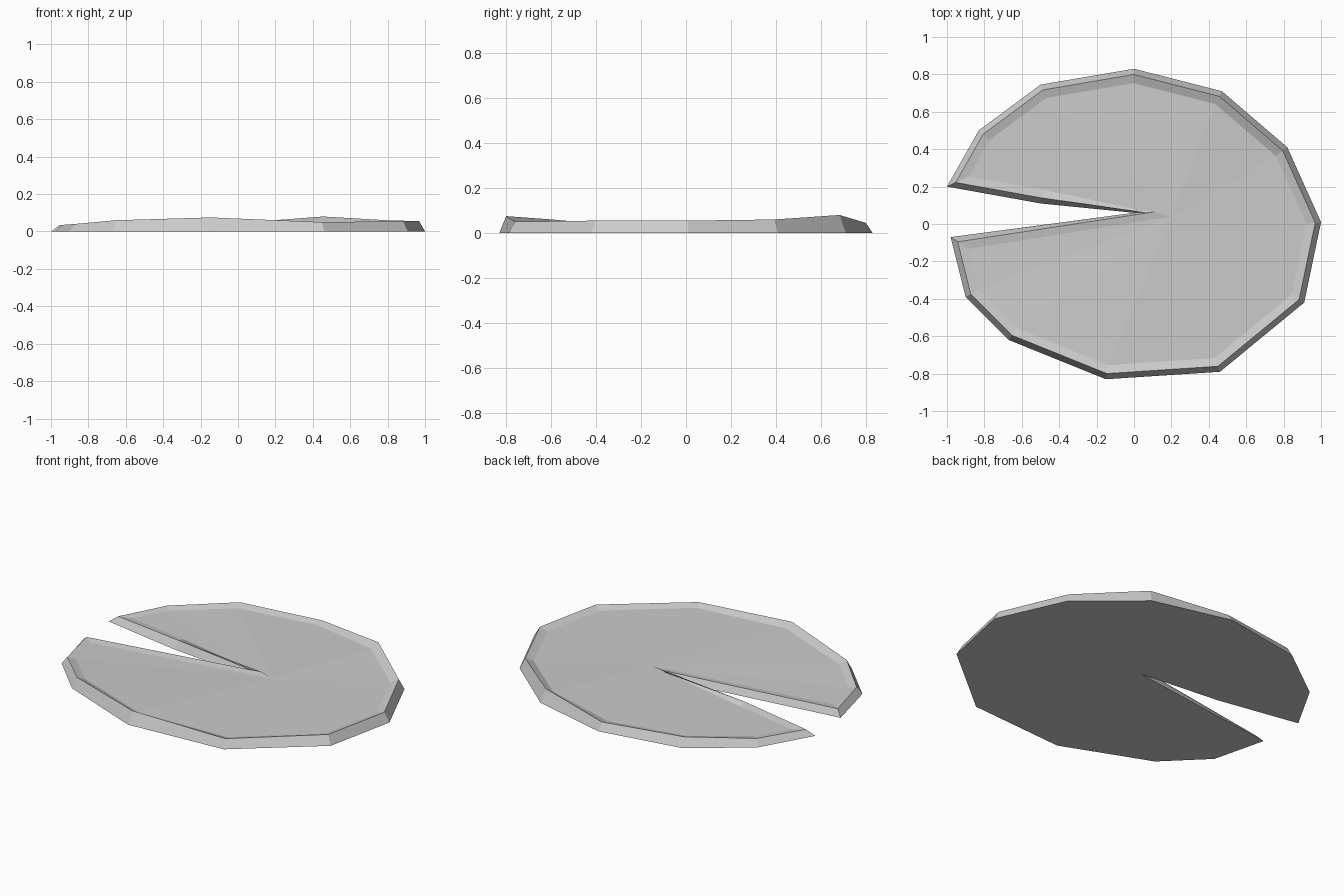
import bpy
import bmesh
from mathutils import Vector

cube = bpy.data.objects.get("Cube")
if cube:
    bpy.data.objects.remove(cube, do_unlink=True)

# Single grey material
grey = bpy.data.materials.new("soft_grey")
grey.use_nodes = True
colour = (0.6, 0.6, 0.6, 1.0)
grey.diffuse_color = colour
grey.node_tree.nodes["Principled BSDF"].inputs["Base Color"].default_value = colour

# Leaf outline, clockwise from the upper notch corner: x, y, rim height
outline = [
    (-1, .2, .035), (-.83, .5, .04), (-.5, .745, .055), (0, .83, .045),
    (.47, .71, .08), (.82, .41, .06), (1, .01, .055), (.91, -.42, .055),
    (.46, -.79, .05), (-.15, -.83, .075), (-.67, -.62, .06),
    (-.9, -.39, .04), (-.98, -.07, .035), (0, .06, .045), (-.5, .11, .045),
]
notch_tip = 13
flat = [Vector((x, y)) for x, y, z in outline]
count = len(flat)


def inset(i, distance):
    """Mitred inward offset of one outline corner."""
    a = (flat[i] - flat[i - 1]).normalized()
    b = (flat[(i + 1) % count] - flat[i]).normalized()
    na, nb = Vector((a.y, -a.x)), Vector((b.y, -b.x))
    return flat[i] + (na + nb) * (distance / (1 + na.dot(nb)))


bm = bmesh.new()
outer, rim, inner = [], [], []
for i, (x, y, height) in enumerate(outline):
    outer.append(bm.verts.new((x, y, 0)))
    if i == notch_tip:
        rim.append(bm.verts.new((.11, .065, height)))
        inner.append(bm.verts.new((.2, .04, .038)))
    else:
        rim.append(bm.verts.new((*inset(i, .03), height)))
        inner.append(bm.verts.new((*inset(i, .075), height * .5 + .012)))

# Sloped outer wall and raised lip
for low, high in ((outer, rim), (rim, inner)):
    for i in range(count):
        j = (i + 1) % count
        bm.faces.new((low[i], low[j], high[j], high[i]))

# Leaf surface fanned from the notch tip, and flat underside
for i in range(count):
    j = (i + 1) % count
    if notch_tip not in (i, j):
        bm.faces.new((inner[notch_tip], inner[i], inner[j]))
bm.faces.new(outer)
bmesh.ops.recalc_face_normals(bm, faces=bm.faces)

mesh = bpy.data.meshes.new("floating_leaf")
bm.to_mesh(mesh)
bm.free()
mesh.materials.append(grey)
leaf = bpy.data.objects.new("floating_leaf", mesh)
bpy.context.collection.objects.link(leaf)
